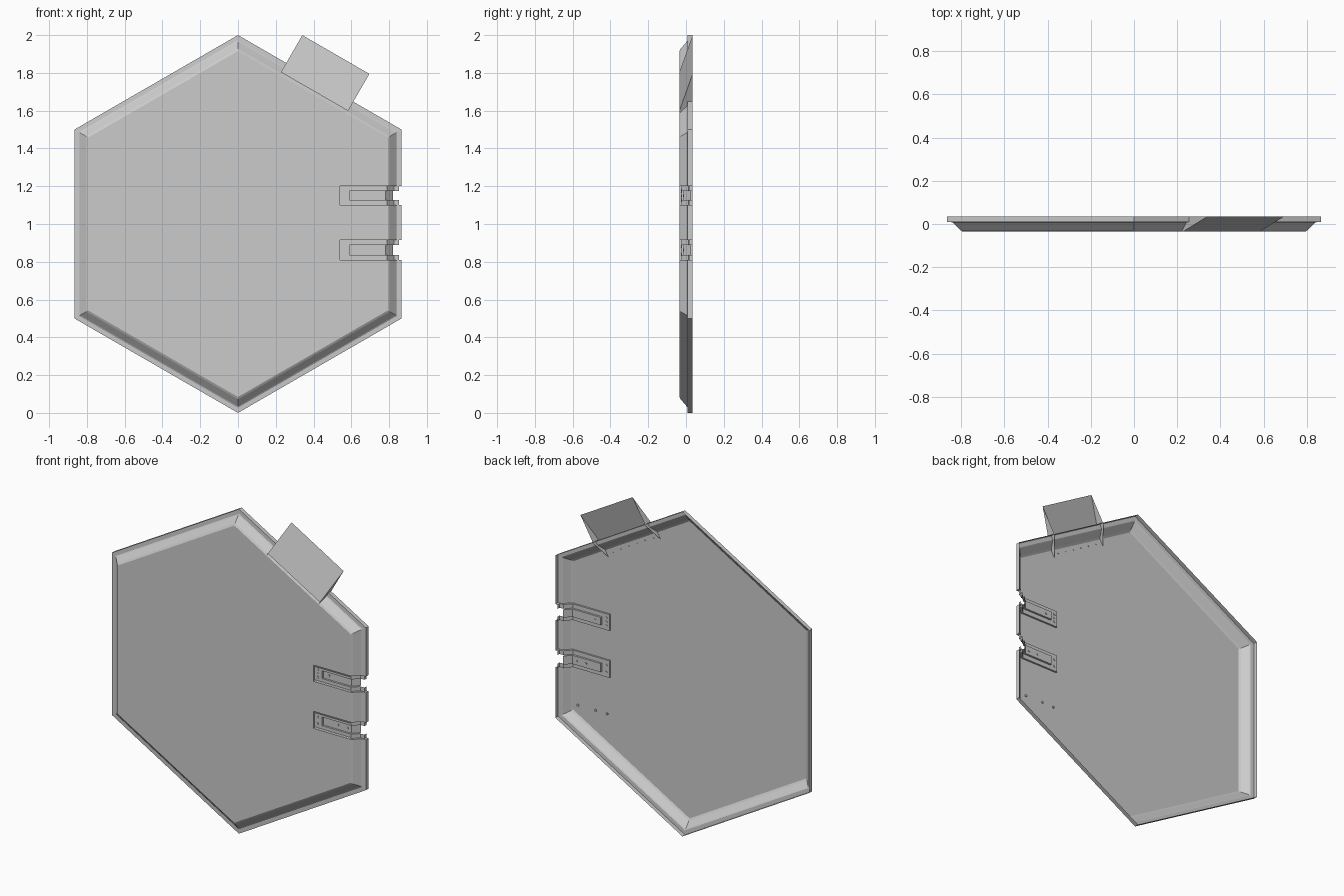
import bpy, bmesh, math
from mathutils import Vector

if "Cube" in bpy.data.objects:
    bpy.data.objects.remove(bpy.data.objects["Cube"])

# Cross-section of the pressed sheet: (apothem, y) from back rim to front face
PROFILE = [(0.866, 0.035), (0.866, 0.009), (0.842, 0.008), (0.836, 0.004),
           (0.804, -0.028), (0.793, -0.035)]
SLOTS = [(1.10, 1.20), (0.81, 0.915)]
SLOT_X = 0.54


def finish(name, bm):
    mesh = bpy.data.meshes.new(name)
    bm.to_mesh(mesh)
    bm.free()
    obj = bpy.data.objects.new(name, mesh)
    bpy.context.collection.objects.link(obj)
    return obj


def face(bm, pts):
    return bm.faces.new([bm.verts.new(p) for p in pts])


def strip(bm, path, z0, z1):
    """Sweep an (x, y) path vertically between two heights."""
    for (xa, ya), (xb, yb) in zip(path, path[1:]):
        face(bm, [(xa, ya, z0), (xb, yb, z0), (xb, yb, z1), (xa, ya, z1)])


def side_wall(bm, path_a, path_b, z):
    """Flat wall joining two paths at one height."""
    face(bm, [(x, y, z) for x, y in path_a + path_b[::-1]])


def edge_point(n, y, t):
    """Point relative to the upper right hexagon edge (n outward, t along it)."""
    c, s = 0.5, math.sqrt(3) / 2
    return Vector((n * c + t * s, y, 1 + n * s - t * c))


def rivets(name, points, radius=0.007, length=0.006):
    bm = bmesh.new()
    for p in points:
        ret = bmesh.ops.create_cone(bm, cap_ends=True, segments=8, radius1=radius,
                                    radius2=radius, depth=length)
        for v in ret["verts"]:
            x, y, z = v.co
            v.co = Vector((x, z, y)) + Vector(p)
    bmesh.ops.recalc_face_normals(bm, faces=bm.faces)
    return finish(name, bm)


# Hexagonal tray, open at the back
bm = bmesh.new()
rings = []
for a, y in PROFILE:
    r = a / math.cos(math.pi / 6)
    rings.append([bm.verts.new((r * math.sin(k * math.pi / 3), y,
                                1 + r * math.cos(k * math.pi / 3))) for k in range(6)])
for ra, rb in zip(rings, rings[1:]):
    for k in range(6):
        j = (k + 1) % 6
        bm.faces.new((ra[k], ra[j], rb[j], rb[k]))
bm.faces.new(rings[-1])
bmesh.ops.recalc_face_normals(bm, faces=bm.faces)


def split(co, no):
    bmesh.ops.bisect_plane(bm, geom=bm.verts[:] + bm.edges[:] + bm.faces[:],
                           plane_co=co, plane_no=no)


# Cut the two hinge slots out of the tray
split((SLOT_X, 0, 0), (1, 0, 0))
for z in [z for s in SLOTS for z in s]:
    split((0, 0, z), (0, 0, 1))
gone = []
for f in bm.faces:
    c = f.calc_center_median()
    if c.x > SLOT_X and any(a < c.z < b for a, b in SLOTS):
        gone.append(f)
bmesh.ops.delete(bm, geom=gone, context='FACES')
finish("hexagon_panel", bm)

# Recessed hinge pockets with a deeper central groove and a notch at the rim
surface = [(SLOT_X, -0.035)] + PROFILE[::-1]
plate = [(SLOT_X, -0.024), (0.788, -0.024), (0.826, 0.014), (0.852, 0.016), (0.852, 0.035)]
plate_mid = [(0.59, -0.024), (0.788, -0.024), (0.82, 0.008)]
groove = [(0.59, -0.012), (0.782, -0.012), (0.82, 0.026)]
for name, (z0, z1) in zip(("upper_hinge_pocket", "lower_hinge_pocket"), SLOTS):
    bm = bmesh.new()
    g0, g1 = z0 + 0.026, z1 - 0.026
    strip(bm, plate, z0, g0)
    strip(bm, plate, g1, z1)
    strip(bm, [(SLOT_X, -0.024), (0.59, -0.024)], g0, g1)
    strip(bm, [(0.59, -0.024)] + groove, g0, g1)
    strip(bm, [(SLOT_X, -0.035), (SLOT_X, -0.024)], z0, z1)
    for z in (z0, z1):
        side_wall(bm, surface, plate, z)
    for z in (g0, g1):
        side_wall(bm, plate_mid, groove, z)
    # raised lip lines framing the pocket
    for z in (z0 + 0.006, z1 - 0.006):
        face(bm, [(SLOT_X, -0.035, z), (0.79, -0.035, z),
                  (0.79, -0.024, z), (SLOT_X, -0.024, z)])
    bmesh.ops.remove_doubles(bm, verts=bm.verts, dist=1e-5)
    bmesh.ops.recalc_face_normals(bm, faces=bm.faces)
    finish(name, bm)

# Hinge and panel rivets
rivets("upper_hinge_rivets", [(0.56, -0.024, z) for z in (1.127, 1.15, 1.175)]
       + [(0.63, -0.012, 1.15)])
rivets("lower_hinge_rivets", [(0.56, -0.024, z) for z in (0.84, 0.882)]
       + [(x, -0.012, 0.862) for x in (0.69, 0.755)])
rivets("lower_panel_rivets", [(x, -0.031, 0.58) for x in (0.56, 0.64, 0.76)])
rivets("tab_rivets", [edge_point(0.77, -0.033, -0.16 + 0.064 * i) for i in range(6)],
       radius=0.004, length=0.003)

# Sloping tab on the upper right edge, with a gusset at each end
W = 0.205
bm = bmesh.new()
face(bm, [edge_point(n, y, t) for n, y, t in
          ((0.81, -0.035, -W), (0.81, -0.035, W), (1.036, 0.035, W), (1.036, 0.035, -W))])
finish("tab_plate", bm)
for name, t in (("tab_gusset_left", -W), ("tab_gusset_right", W)):
    bm = bmesh.new()
    face(bm, [edge_point(n, y, t) for n, y in
              ((1.036, 0.035), (0.81, -0.035), (0.75, -0.034), (0.86, 0.035))])
    finish(name, bm)
